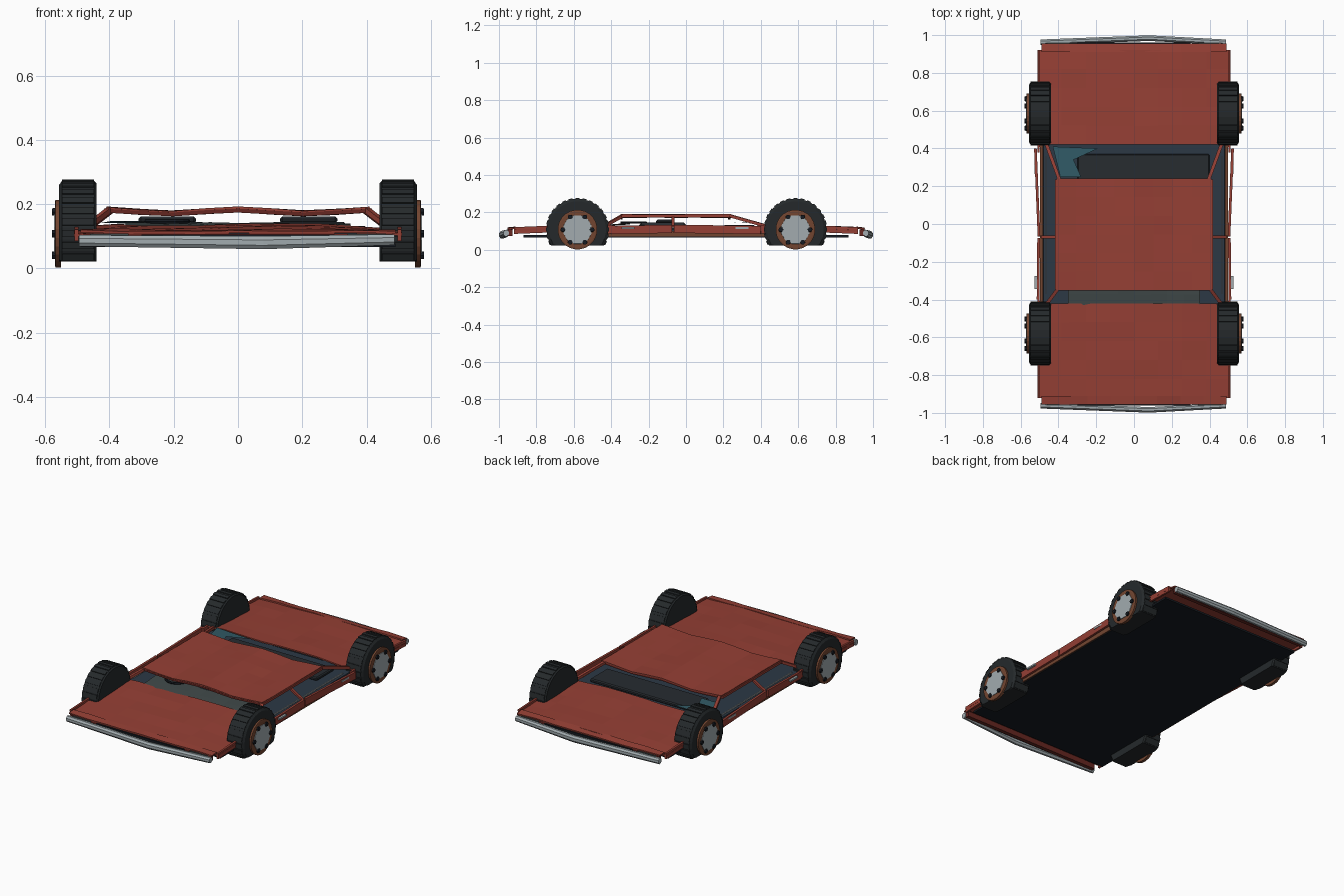
import bpy, bmesh, math, random
from mathutils import Vector, Matrix

if "Cube" in bpy.data.objects:
    bpy.data.objects.remove(bpy.data.objects["Cube"])
random.seed(4)

def mat(name, c):
    m = bpy.data.materials.new(name)
    m.diffuse_color = (*c, 1)
    m.use_nodes = True
    m.node_tree.nodes["Principled BSDF"].inputs["Base Color"].default_value = m.diffuse_color
    return m

RED = mat("faded_red", (0.30, 0.05, 0.035))
DARKRED = mat("dark_red", (0.13, 0.02, 0.015))
RUST = mat("rust", (0.17, 0.06, 0.03))
RUBBER = mat("rubber", (0.018, 0.022, 0.024))
BLACK = mat("underbody", (0.008, 0.011, 0.016))
CABIN = mat("cabin_blue", (0.025, 0.04, 0.06))
SEAT = mat("seat_dark", (0.02, 0.025, 0.03))
GLASS = mat("glass_grey", (0.05, 0.065, 0.065))
TEAL = mat("glass_teal", (0.03, 0.10, 0.13))
CHROME = mat("chrome", (0.36, 0.41, 0.43))

def finish(name, bm, m):
    bmesh.ops.recalc_face_normals(bm, faces=bm.faces)
    me = bpy.data.meshes.new(name)
    bm.to_mesh(me)
    bm.free()
    me.materials.append(m)
    ob = bpy.data.objects.new(name, me)
    bpy.context.collection.objects.link(ob)
    return ob

def box(name, lo, hi, m, bevel=0):
    bm = bmesh.new()
    bmesh.ops.create_cube(bm, size=1)
    for v in bm.verts:
        v.co = Vector([(a + b) / 2 + (b - a) * c for a, b, c in zip(lo, hi, v.co)])
    if bevel:
        bmesh.ops.bevel(bm, geom=bm.edges[:], offset=bevel, segments=1, affect='EDGES')
    return finish(name, bm, m)

def beam(name, a, b, w, h, m):
    # rectangular bar between two points
    a, b = Vector(a), Vector(b)
    bm = bmesh.new()
    bmesh.ops.create_cube(bm, size=1)
    bmesh.ops.scale(bm, vec=(w, h, (b - a).length), verts=bm.verts)
    rot = (b - a).to_track_quat('Z', 'Y').to_matrix().to_4x4()
    bmesh.ops.transform(bm, matrix=Matrix.Translation((a + b) / 2) @ rot, verts=bm.verts)
    return finish(name, bm, m)

def sheet(name, x, y0, y1, zf, m, nx=8, ny=5, thick=0.008, wob=0.003, taper=0):
    # crumpled panel: grid with a height function and seeded dents
    bm = bmesh.new()
    rows = []
    for j in range(ny + 1):
        t = j / ny
        y = y0 + (y1 - y0) * t
        rows.append([bm.verts.new(((x - taper * t) * (2 * i / nx - 1), y,
                     zf(2 * i / nx - 1, t) + random.uniform(-wob, wob))) for i in range(nx + 1)])
    for j in range(ny):
        for i in range(nx):
            bm.faces.new((rows[j][i], rows[j][i + 1], rows[j + 1][i + 1], rows[j + 1][i]))
    ob = finish(name, bm, m)
    s = ob.modifiers.new("thickness", 'SOLIDIFY')
    s.thickness = thick
    s.offset = 0
    return ob

def lathe_x(name, profile, n, cx, cy, cz, m, floor=None):
    # profile of (x, radius) spun about the x axis, ends capped
    bm = bmesh.new()
    rings = []
    for px, r in profile:
        ring = []
        for k in range(n):
            a = 2 * math.pi * (k + .5) / n
            z = cz + r * math.cos(a)
            ring.append(bm.verts.new((cx + px, cy + r * math.sin(a), z if floor is None else max(z, floor))))
        rings.append(ring)
    for p, q in zip(rings, rings[1:]):
        for k in range(n):
            bm.faces.new((p[k], p[(k + 1) % n], q[(k + 1) % n], q[k]))
    bm.faces.new(rings[0])
    bm.faces.new(rings[-1])
    return finish(name, bm, m)

# wheels: flat-bottomed tyre, tread bars, rusty rim, hub and lugs
for sx in (-1, 1):
    for cy in (-0.58, 0.585):
        cz = 0.108
        lathe_x("tyre", [(sx * 0.44, 0.158), (sx * 0.447, 0.165), (sx * 0.548, 0.165), (sx * 0.557, 0.152),
                         (sx * 0.557, 0.105)], 28, 0, cy, cz, RUBBER, 0.022)
        for k in range(28):
            a = 2 * math.pi * k / 28
            if cz + 0.166 * math.cos(a) < 0.03:
                continue
            p = (cy + 0.166 * math.sin(a), cz + 0.166 * math.cos(a))
            b = box("tread_bar", (-0.05, -0.011, -0.003), (0.05, 0.011, 0.003), RUBBER)
            b.location = (sx * 0.4975, *p)
            b.rotation_euler.x = -a
        lathe_x("rim", [(sx * 0.55, 0.106), (sx * 0.568, 0.106), (sx * 0.57, 0.098)], 24, 0, cy, cz, RUST)
        lathe_x("hub", [(sx * 0.56, 0.08), (sx * 0.573, 0.078)], 12, 0, cy, cz, CHROME)
        for k in range(6):
            a = math.pi * k / 3 + math.pi / 6
            lathe_x("lug_nut", [(sx * 0.565, 0.014), (sx * 0.579, 0.013)], 6, 0,
                    cy + 0.078 * math.sin(a), cz + 0.078 * math.cos(a), BLACK)

# underbody and cabin floor
box("floor_pan", (-0.49, -0.87, 0.066), (0.49, 0.87, 0.078), BLACK)
box("cabin_floor", (-0.48, -0.45, 0.078), (0.48, 0.45, 0.11), CABIN)

# crumpled hood, trunk lid and roof
for s, n in ((-1, "hood"), (1, "trunk_lid")):
    sheet(n, 0.51, s * 0.92, s * 0.42,
          lambda u, t: 0.116 + 0.018 * t - 0.012 * abs(u) ** 3 + 0.004 * math.sin(u * 5) * t, RED)
    sheet(n + "_lip", 0.49, s * 0.955, s * 0.91, lambda u, t: 0.113 + 0.005 * t, RED, ny=1)
    box(n + "_end_panel", (-0.48, s * 0.94 - 0.012, 0.075), (0.48, s * 0.94 + 0.012, 0.108), DARKRED)
    box(n + "_grille", (-0.3, s * 0.955 - 0.005, 0.08), (0.3, s * 0.955 + 0.005, 0.105), BLACK)
sheet("roof", 0.41, -0.35, 0.24, lambda u, t: 0.181 + 0.006 * math.cos(u * 6), RED, ny=6, wob=0.002)
for y in (-0.345, 0.232):
    sheet("roof_rail", 0.405, y - 0.006, y + 0.006, lambda u, t: 0.174 + 0.006 * math.cos(u * 6), DARKRED,
          ny=1, thick=0.012, wob=0.001)

# fallen windscreen, rear glass shard and rear shelf
sheet("windscreen", 0.35, -0.445, -0.30, lambda u, t: 0.128 + 0.012 * t, GLASS, ny=2, thick=0.004)
bm = bmesh.new()
bm.faces.new([bm.verts.new(p) for p in ((-0.43, 0.41, 0.141), (-0.19, 0.40, 0.138), (-0.32, 0.34, 0.142),
                                        (-0.28, 0.25, 0.148), (-0.39, 0.25, 0.148))])
finish("rear_glass_shard", bm, TEAL)
box("rear_seat", (-0.3, 0.2, 0.11), (0.40, 0.37, 0.132), SEAT, 0.006)

# squashed front seats and steering wheel
for sx in (-1, 1):
    c = sx * 0.22
    box("seat_cushion", (c - 0.12, -0.25, 0.11), (c + 0.12, 0.0, 0.145), SEAT, 0.012)
    box("seat_back", (c - 0.09, -0.16, 0.14), (c + 0.09, -0.07, 0.162), SEAT, 0.008)
bpy.ops.mesh.primitive_torus_add(location=(-0.22, -0.28, 0.146), major_radius=0.065, minor_radius=0.007,
                                 major_segments=16, minor_segments=6)
bpy.context.object.name = "steering_wheel"
bpy.context.object.data.materials.append(BLACK)

# sides: pillars, doors, sills, fenders, trim and handles
for s in (-1, 1):
    beam("front_pillar", (s * 0.40, -0.34, 0.182), (s * 0.475, -0.44, 0.125), 0.018, 0.016, RED)
    beam("rear_pillar", (s * 0.395, 0.235, 0.182), (s * 0.465, 0.425, 0.128), 0.018, 0.016, RED)
    beam("middle_pillar", (s * 0.40, -0.07, 0.178), (s * 0.49, -0.07, 0.125), 0.016, 0.012, RED)
    beam("roof_side_rail", (s * 0.41, -0.345, 0.18), (s * 0.41, 0.235, 0.18), 0.014, 0.014, RED)
    beam("door_front", (s * 0.508, -0.40, 0.106), (s * 0.505, -0.075, 0.112), 0.014, 0.044, RED).name = "front_door"
    beam("door_rear", (s * 0.503, -0.065, 0.112), (s * 0.522, 0.40, 0.106), 0.014, 0.044, RED).name = "rear_door"
    box("sill", (s * 0.49 - 0.008, -0.42, 0.07), (s * 0.49 + 0.008, 0.42, 0.10), RUST)
    beam("window_trim", (s * 0.465, -0.37, 0.118), (s * 0.465, 0.36, 0.118), 0.006, 0.008, CHROME)
    for y in (-0.31, 0.30):
        box("door_handle", (s * 0.52 - 0.007, y - 0.035, 0.112), (s * 0.52 + 0.007, y + 0.035, 0.122), CHROME)
    for e in (-1, 1):
        beam("fender", (s * 0.503, e * 0.92, 0.103), (s * 0.503, e * 0.70, 0.112), 0.012, 0.036, RED)
        beam("fender_inner", (s * 0.503, e * 0.46, 0.112), (s * 0.506, e * 0.38, 0.108), 0.012, 0.045, RED)
        box("lamp", (s * 0.40 - 0.06, e * 0.955 - 0.006, 0.082), (s * 0.40 + 0.06, e * 0.955 + 0.006, 0.108), GLASS)

# bent chrome bumpers: an octagonal section along three stations
for e in (-1, 1):
    bm = bmesh.new()
    rings = []
    for x, y, z, h in ((-0.495, 0.962, 0.086, 0.019), (0.08, 0.984, 0.08, 0.022), (0.487, 0.962, 0.089, 0.018)):
        rings.append([bm.verts.new((x, e * (y + 0.016 * math.cos(a)), z + h * math.sin(a)))
                      for a in [math.pi * (k + .5) / 4 for k in range(8)]])
    for p, q in zip(rings, rings[1:]):
        for k in range(8):
            bm.faces.new((p[k], p[(k + 1) % 8], q[(k + 1) % 8], q[k]))
    bm.faces.new(rings[0])
    bm.faces.new(rings[-1])
    finish("front_bumper" if e < 0 else "rear_bumper", bm, CHROME)
